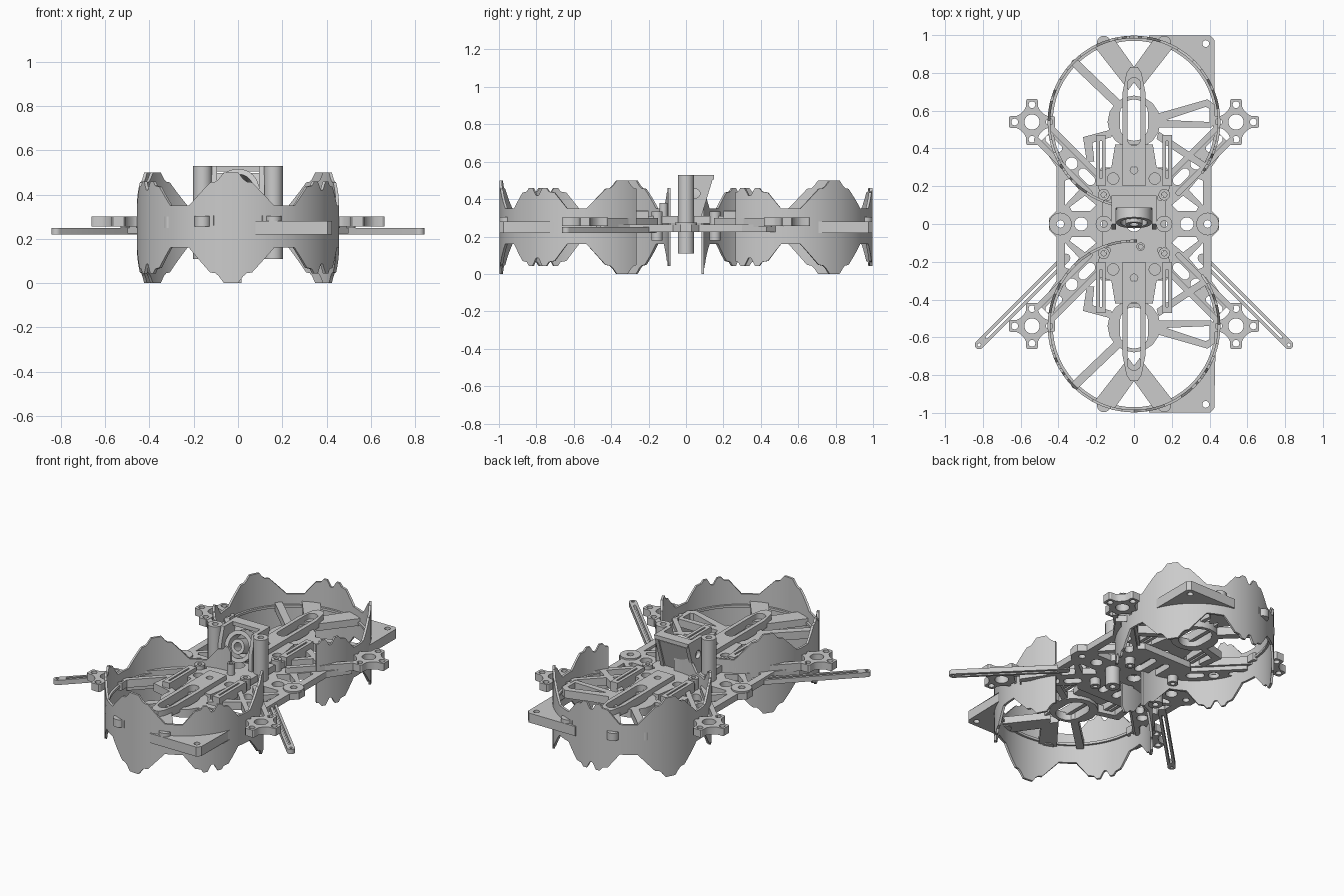
import bpy, bmesh
from math import sin, cos, pi, radians, atan2

if "Cube" in bpy.data.objects:
    bpy.data.objects.remove(bpy.data.objects["Cube"])

def smooth(me):
    for p in me.polygons:
        p.use_smooth = True
    me.set_sharp_from_angle(angle=radians(30))

def add(name, me):
    ob = bpy.data.objects.new(name, me)
    bpy.context.collection.objects.link(ob)
    return ob

# ---- 2D loops
def circ(x, y, r, n=24):
    return [(x + r*cos(2*pi*i/n), y + r*sin(2*pi*i/n)) for i in range(n)]

def capsule(p, q, w, n=8):
    a = atan2(q[1]-p[1], q[0]-p[0])
    arc = lambda c, s: [(c[0]+w/2*cos(s+pi*i/n), c[1]+w/2*sin(s+pi*i/n)) for i in range(n+1)]
    return arc(q, a-pi/2) + arc(p, a+pi/2)

def rect(x0, y0, x1, y1):
    return [(x0, y0), (x1, y0), (x1, y1), (x0, y1)]

def flip(loops, sx=1, sy=1):
    return [[(x*sx, y*sy) for x, y in l] for l in loops]

def plate(name, loops, z0, z1):
    """Flat plate: first loop is the outline, the others are holes."""
    cu = bpy.data.curves.new(name, 'CURVE')
    cu.dimensions, cu.fill_mode, cu.extrude = '2D', 'BOTH', (z1-z0)/2
    for l in loops:
        s = cu.splines.new('POLY')
        s.points.add(len(l)-1)
        for pt, (x, y) in zip(s.points, l):
            pt.co = (x, y, 0, 1)
        s.use_cyclic_u = True
    tmp = add(name + "_helper", cu)
    dg = bpy.context.evaluated_depsgraph_get()
    me = bpy.data.meshes.new_from_object(tmp.evaluated_get(dg))
    bpy.data.objects.remove(tmp)
    bm = bmesh.new()
    bm.from_mesh(me)
    bmesh.ops.remove_doubles(bm, verts=bm.verts, dist=1e-5)
    bmesh.ops.recalc_face_normals(bm, faces=bm.faces)
    bm.to_mesh(me)
    bm.free()
    smooth(me)
    ob = add(name, me)
    ob.location.z = (z0+z1)/2
    return ob

# ---- jagged guard rings: six fins, alternating single and twin tips
SINGLE = [(0, .5), (4, .5), (7, .47), (9, .458), (12, .455), (25, .35), (30, .35)]
TWIN = [(0, .42), (1, .42), (4, .46), (7, .46), (9, .44), (13, .435), (22, .35), (30, .35)]

def fin_top(a):
    k = round((a+90)/60)
    d = abs(a+90-60*k)
    prof = TWIN if k % 2 else SINGLE
    for (a0, z0), (a1, z1) in zip(prof, prof[1:]):
        if a0 <= d <= a1:
            return z0 + (z1-z0)*(d-a0)/(a1-a0)

def guard(name, cy, shift, start, end):
    """Open ring running from start to end (degrees)."""
    bm = bmesh.new()
    rows = []
    for a in range(start, end+1):
        t = fin_top(a-shift)
        bot = max(0, .16 - (t-.35)*1.067)
        c, s = cos(radians(a)), sin(radians(a))
        rows.append([bm.verts.new((r*c, cy + r*s, z))
                     for r, z in ((.457, bot), (.457, t), (.443, t), (.443, bot))])
    for p, q in zip(rows, rows[1:]):
        for j in range(4):
            bm.faces.new((p[j], q[j], q[(j+1) % 4], p[(j+1) % 4]))
    bm.faces.new(rows[0])
    bm.faces.new(rows[-1])
    bmesh.ops.recalc_face_normals(bm, faces=bm.faces)
    me = bpy.data.meshes.new(name)
    bm.to_mesh(me)
    bm.free()
    smooth(me)
    add(name, me)

guard("front_guard_ring", -.54, -4, 88, 397)
guard("back_guard_ring", .54, 4, -37, 272)

# ---- main frame with cut-outs
quad = [(.45, .03), (.41, .07), (.41, .3), (.50, .43), (.43, .50), (.32, .39),
        (.2, .27), (.17, .3), (.12, .3)]
outline = (quad + [(-x, y) for x, y in reversed(quad)] + [(-x, -y) for x, y in quad]
           + [(x, -y) for x, y in reversed(quad)])
holes = [circ(0, 0, .04)]
for sx in (1, -1):
    holes += [circ(.39*sx, 0, .02), circ(.28*sx, 0, .035), circ(.16*sx, 0, .02)]
    for sy in (1, -1):
        holes += flip([capsule((.4, .4), (.45, .45), .04), circ(.33, .32, .032),
                       capsule((.23, .23), (.27, .27), .05),
                       [(.365, .10), (.365, .23), (.34, .24), (.29, .18)],
                       [(.26, .15), (.2, .1), (.23, .07), (.33, .07), (.34, .09)],
                       circ(.16, .155, .02), capsule((.05, .1), (.05, .22), .05)], sx, sy)
plate("main_frame", [outline] + holes, .225, .265)

for sx, side in ((1, "right"), (-1, "left")):
    # swept antenna holders
    plate(side + "_antenna_arm", flip([capsule((.36, -.18), (.82, -.64), .046),
          capsule((.40, -.22), (.78, -.60), .014), circ(.82, -.64, .009, 12)], sx), .22, .25)
    # side bumper eye
    plate(side + "_side_eye", [circ(.39*sx, 0, .06), circ(.39*sx, 0, .02)], .225, .275)
    for sy, end in ((1, "back"), (-1, "front")):
        tag = f"{end}_{side}_"
        # four-lobed motor mount
        mount = []
        for k in range(4):
            a = k*pi/2
            for r, t in ((.075, -.6), (.085, -.4), (.118, -.27), (.125, -.2), (.125, .2),
                         (.118, .27), (.085, .4), (.075, .6)):
                mount.append((.54 + r*cos(a+t), .54 + r*sin(a+t)))
        mh = [circ(.54, .54, .04)] + [circ(.54+.092*cos(k*pi/2), .54+.092*sin(k*pi/2), .018, 16)
                                      for k in range(4)]
        plate(tag + "motor_mount", flip([mount] + mh, sx, sy), .255, .302)
        # twin bars of the diagonal arm
        for d in (.035, -.035):
            plate(tag + "arm_bar", flip([capsule((.2+d, .2-d), (.48+d, .48-d), .03)], sx, sy), .25, .3)
        # top deck rails
        plate(tag + "deck_rail", flip([rect(.15, .2, .2, .47), rect(.17, .24, .18, .44)], sx, sy), .27, .335)
        # ear and V brace at the outer end of the ring
        plate(tag + "ring_ear", flip([circ(.16, .96, .036)], sx, sy), .255, .304)
        plate(tag + "v_brace", flip([[(.21, .94), (.11, .985), (-.03, .79), (.03, .71)]], sx, sy), .26, .305)
        # standoffs between decks
        plate(tag + "standoff", flip([circ(.16, .155, .03), circ(.16, .155, .014)], sx, sy), .18, .335)

for sy, end in ((1, "back"), (-1, "front")):
    # hub, slotted spine and spokes inside each ring
    plate(end + "_hub", flip([circ(0, .54, .14, 16), capsule((0, .515), (0, .585), .15)], 1, sy), .25, .3)
    plate(end + "_spine", flip([
        [(-.06, .2), (.06, .2), (.06, .7), (.04, .8), (.02, .83), (-.02, .83), (-.04, .8), (-.06, .7)],
        capsule((0, .45), (0, .74), .07), circ(0, .285, .02)], 1, sy), .285, .34)
    plate(end + "_diagonal_spoke", flip([capsule((-.31, .85), (-.08, .63), .045)], 1, sy), .25, .3)
    plate(end + "_triangle_spoke", flip([[(.11, .51), (.41, .51), (.43, .54), (.43, .63), (.39, .66), (.11, .58)],
          [(.17, .55), (.4, .54), (.4, .61), (.38, .62)]], 1, sy), .25, .3)
    plate(end + "_inner_spoke", flip([[(-.12, .5), (-.27, .46), (-.25, .33), (-.21, .33),
          (-.22, .43), (-.12, .46)]], 1, sy), .25, .3)
    plate(end + "_lower_spoke", flip([[(.12, .45), (.38, .28), (.4, .31), (.13, .49)]], 1, sy), .25, .3)
    # corner plate following the outside of the ring
    arc = [(.449*cos(radians(a)), .532+.457*sin(radians(a))) for a in range(80, 7, -4)]
    plate(end + "_corner_plate", flip([[(.425, .6), (.425, .975), (.405, .997), (.08, .997)]
          + arc, circ(.38, .955, .018, 16)], 1, sy), .22, .28)
    # inner lip of the ring
    plate(end + "_ring_lip", flip([[(r*cos(radians(a)), .54 + r*sin(radians(a))) for r, seq in
          ((.45, range(-30, 211, 5)), (.43, range(210, -31, -5))) for a in seq]], 1, sy), .27, .285)

# ---- top deck
deck = [(.17, .12), (.19, .2), (.19, .28), (.12, .3), (.1, .42)]
loops = [deck + [(-x, y) for x, y in reversed(deck)] + [(-x, -y) for x, y in deck]
         + [(x, -y) for x, y in reversed(deck)], circ(0, 0, .04)]
for sy in (1, -1):
    loops.append(circ(0, .285*sy, .02))
    for sx in (1, -1):
        loops += [circ(.11*sx, .24*sy, .03), circ(.14*sx, .14*sy, .015)]
plate("top_deck", loops, .27, .31)

# ---- camera mount
for sx, side in ((1, "right"), (-1, "left")):
    plate(side + "_post", [circ(.16*sx, 0, .043), circ(.16*sx, 0, .018)], .11, .53)
    # side cheek: profile in y-z, stood upright
    cheek = plate(side + "_camera_cheek", [[(-.03, .3), (.08, .3), (.15, .53), (.0, .53), (-.03, .42)],
                                           circ(.05, .43, .025)], -.012, .012)
    cheek.rotation_euler = (pi/2, 0, pi/2)
    cheek.location = (.108*sx, 0, 0)
plate("camera_top_bridge", [rect(-.115, .085, .115, .15)], .505, .53)
for name, r, hole, depth in (("camera_barrel", .095, .07, .07), ("camera_lens", .045, .025, .09)):
    tube = plate(name, [circ(0, 0, r, 32), circ(0, 0, hole, 32)], 0, depth)
    tube.rotation_euler = (radians(72), 0, 0)
    tube.location = (0, .04, .415)
back = plate("camera_back", [rect(-.1, -.1, .1, .1)], 0, .02)
back.rotation_euler = (radians(72), 0, 0)
back.location = (0, .09, .4)
plate("cable_tube", [circ(.035, -.12, .022), circ(.035, -.12, .012)], .3, .38)
